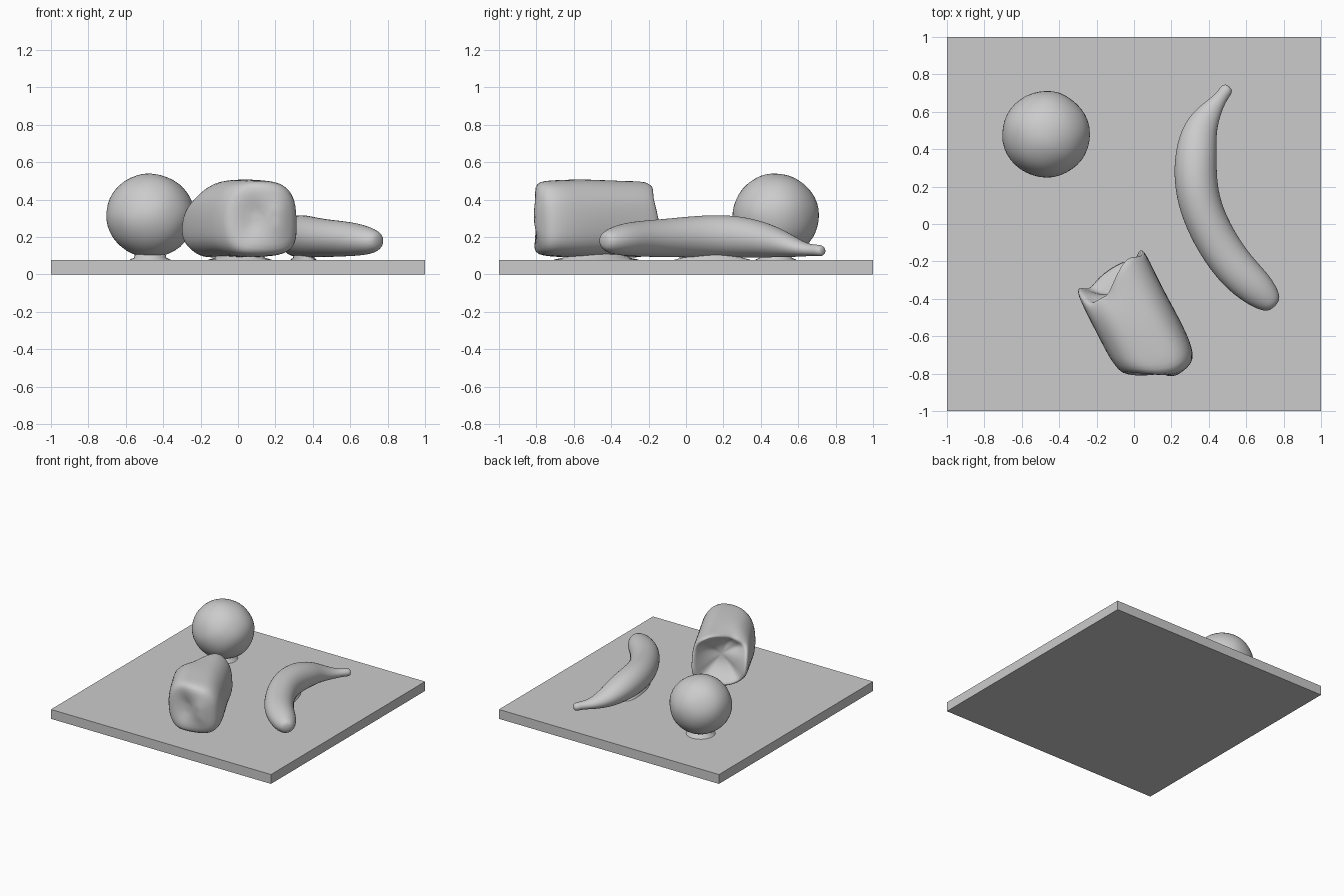
import bpy, bmesh, math
from math import sin, cos, pi
from mathutils import Vector, noise

if "Cube" in bpy.data.objects:
    bpy.data.objects.remove(bpy.data.objects["Cube"])

grey = bpy.data.materials.new("plain grey")
grey.use_nodes = True
grey.diffuse_color = (0.6, 0.6, 0.6, 1)
grey.node_tree.nodes["Principled BSDF"].inputs["Base Color"].default_value = (0.6, 0.6, 0.6, 1)


def finish(name, bm, smooth=True, levels=0):
    bmesh.ops.recalc_face_normals(bm, faces=bm.faces)
    mesh = bpy.data.meshes.new(name)
    bm.to_mesh(mesh)
    bm.free()
    mesh.materials.append(grey)
    for face in mesh.polygons:
        face.use_smooth = smooth
    obj = bpy.data.objects.new(name, mesh)
    bpy.context.collection.objects.link(obj)
    if levels:
        obj.modifiers.new("soften", 'SUBSURF').levels = levels
        obj.modifiers["soften"].render_levels = levels
    return obj


def loft(name, rings, levels):
    """Skin closed rings of points and cap both ends."""
    bm = bmesh.new()
    loops = [[bm.verts.new(p) for p in ring] for ring in rings]
    n = len(loops[0])
    for a, b in zip(loops, loops[1:]):
        for i in range(n):
            j = (i + 1) % n
            bm.faces.new((a[i], a[j], b[j], b[i]))
    bm.faces.new(loops[0])
    bm.faces.new(loops[-1])
    return finish(name, bm, True, levels)


def roughen(bm, amount, scale):
    for v in bm.verts:
        v.co += amount * noise.noise_vector(v.co * scale)


def contact(name, x, y, rx, ry, turn):
    """Thin fillet where an item meets the board."""
    rings = []
    for grow, z in ((1.25, 0.07), (1.2, 0.08), (0.95, 0.09), (0.9, 0.125)):
        ring = []
        for i in range(20):
            a = 2 * pi * i / 20
            px, py = rx * grow * cos(a), ry * grow * sin(a)
            ring.append((x + px * cos(turn) - py * sin(turn),
                         y + px * sin(turn) + py * cos(turn), z))
        rings.append(ring)
    loft(name, rings, 0)


# Board
bm = bmesh.new()
bmesh.ops.create_cube(bm, size=2)
for v in bm.verts:
    v.co.z = 0.077 if v.co.z > 0 else 0
finish("board", bm, False)

# Round fruit
bm = bmesh.new()
bmesh.ops.create_icosphere(bm, subdivisions=4, radius=1)
roughen(bm, 0.02, 1.6)
for v in bm.verts:
    v.co = Vector((-0.47, 0.48, 0.315)) + v.co * Vector((0.235, 0.23, 0.225))
finish("round_fruit", bm)
contact("round_fruit_contact", -0.47, 0.48, 0.09, 0.09, 0)

# Banana: x, y, half width, bottom, top along its length
spine = [
    (0.51, 0.735, 0.02, 0.105, 0.145),
    (0.495, 0.72, 0.037, 0.095, 0.16),
    (0.465, 0.675, 0.033, 0.1, 0.16),
    (0.42, 0.62, 0.055, 0.095, 0.175),
    (0.36, 0.53, 0.088, 0.092, 0.235),
    (0.335, 0.42, 0.11, 0.09, 0.285),
    (0.325, 0.27, 0.117, 0.09, 0.318),
    (0.345, 0.12, 0.115, 0.09, 0.32),
    (0.4, -0.02, 0.113, 0.09, 0.308),
    (0.475, -0.15, 0.112, 0.092, 0.295),
    (0.56, -0.26, 0.11, 0.095, 0.287),
    (0.66, -0.35, 0.1, 0.1, 0.27),
    (0.73, -0.415, 0.07, 0.115, 0.24),
    (0.755, -0.44, 0.035, 0.15, 0.215),
]
rings = []
for k, (x, y, w, low, high) in enumerate(spine):
    before, after = spine[max(k - 1, 0)], spine[min(k + 1, len(spine) - 1)]
    along = Vector((after[0] - before[0], after[1] - before[1], 0)).normalized()
    side = Vector((-along.y, along.x, 0))
    mid = Vector((x, y, (low + high) / 2))
    rings.append([mid + side * w * 1.03 * cos(a) + Vector((0, 0, (high - low) * 0.515 * sin(a)))
                  for a in [2 * pi * i / 12 for i in range(12)]])
loft("banana", rings, 2)
contact("banana_contact", 0.35, 0.14, 0.05, 0.17, 0.18)

# Broken loaf: rounded block with a domed front and a torn, hollow back
axis = Vector((0.45, -0.893, 0))
across = Vector((0.893, 0.45, 0))
SIDES = 28


def power(v, e):
    return math.copysign(abs(v) ** e, v)


def loaf_ring(t, size, torn=0, dome=0):
    ring = []
    for i in range(SIDES):
        a = 2 * pi * i / SIDES
        u, h = power(cos(a), 0.62), power(sin(a), 0.62)
        narrow = 1 - 0.2 * max(h, 0) ** 2
        # the torn rim is bitten away at the upper left
        bite = max(0, 1 - ((u + 0.65) ** 2 + (h - 0.9) ** 2) / 0.6)
        shift = torn * (0.1 * bite - 0.02 * u + 0.015 * sin(5 * a))
        front = dome * (0.05 * u - 0.05 * (u * size) ** 2)
        ring.append(across * (-0.226 + 0.214 * size * u * narrow)
                    + axis * (t + shift + front)
                    + Vector((0, 0, 0.3 + 0.208 * size * h - 0.04 * torn * bite)))
    return ring


rings = [
    loaf_ring(0.29, 0.15),
    loaf_ring(0.27, 0.45, 0.3),
    loaf_ring(0.21, 0.76, 0.8),
    loaf_ring(0.165, 0.9, 1),
    loaf_ring(0.175, 0.98, 1),
    loaf_ring(0.23, 1.0, 0.7),
    loaf_ring(0.36, 1.0, 0.1),
    loaf_ring(0.5, 1.0),
    loaf_ring(0.62, 1.0, 0, 0.4),
    loaf_ring(0.7, 0.99, 0, 1),
    loaf_ring(0.76, 0.95, 0, 1),
    loaf_ring(0.79, 0.82, 0, 1),
    loaf_ring(0.79, 0.5, 0, 1),
    loaf_ring(0.785, 0.15, 0, 1),
]
for ring in rings:
    for p in ring:
        p += 0.01 * noise.noise_vector(p * 6)
loft("broken_loaf", rings, 1)
contact("loaf_contact", 0.01, -0.48, 0.12, 0.2, 0.467)
